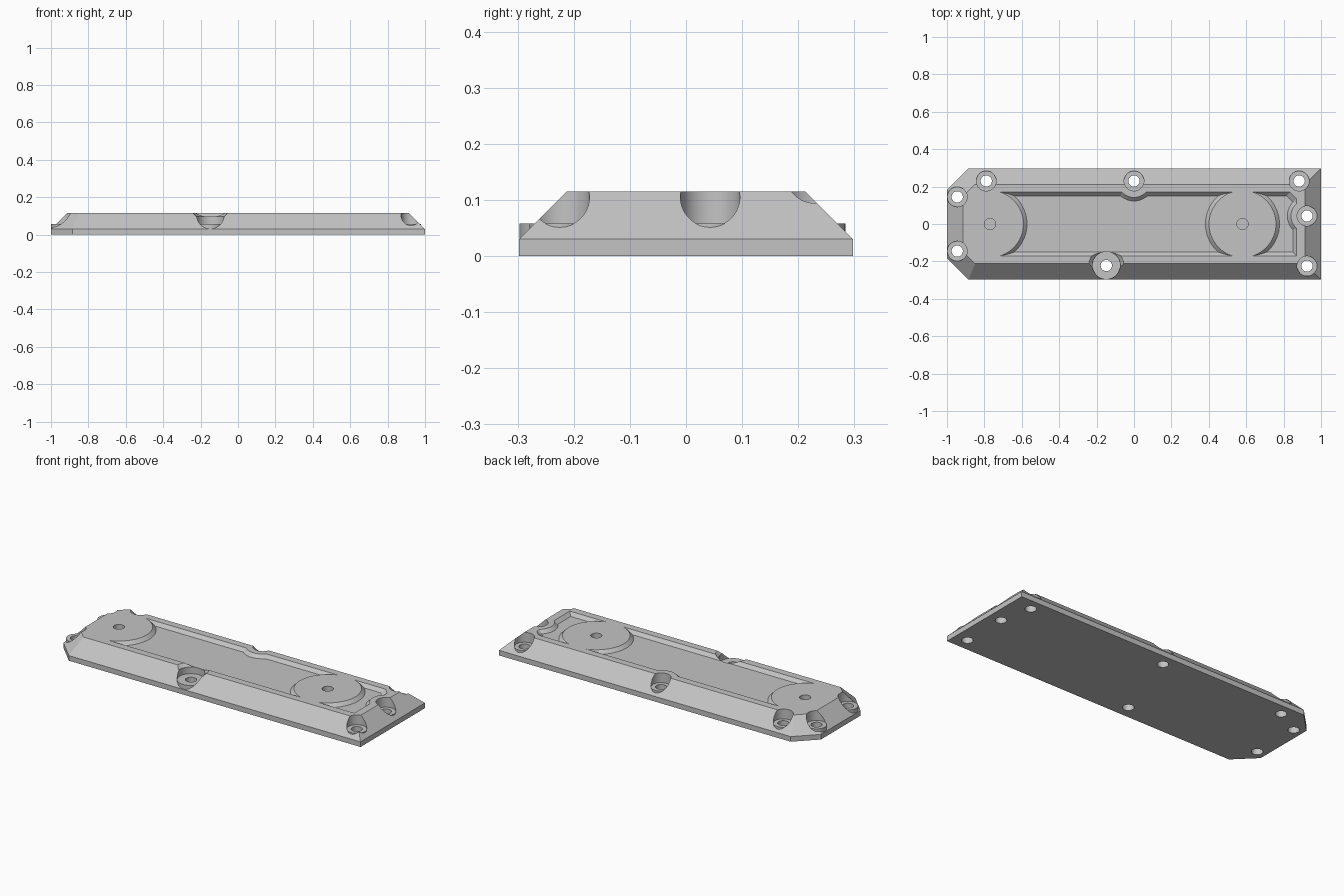
import bpy
import bmesh

if "Cube" in bpy.data.objects:
    bpy.data.objects.remove(bpy.data.objects["Cube"], do_unlink=True)

TOP, FLANGE, SEAT, FLOOR = 0.115, 0.03, 0.058, 0.096
LIFT = TOP + 0.01  # cutters reach a little above the top face

# One grey finish
grey = bpy.data.materials.new("Matte grey")
grey.use_nodes = True
colour = (0.55, 0.55, 0.55, 1)
grey.diffuse_color = colour
grey.node_tree.nodes["Principled BSDF"].inputs["Base Color"].default_value = colour


def loft(name, levels):
    """Solid through matching outlines, given as (height, points) from low to high."""
    bm = bmesh.new()
    rings = [[bm.verts.new((x, y, z)) for x, y in pts] for z, pts in levels]
    for low, high in zip(rings, rings[1:]):
        for i in range(len(low)):
            j = (i + 1) % len(low)
            bm.faces.new((low[i], low[j], high[j], high[i]))
    bm.faces.new(rings[0][::-1])
    bm.faces.new(rings[-1])
    return finish(name, bm)


def cone(name, x, y, low, high, r_low, r_high=None):
    bm = bmesh.new()
    bmesh.ops.create_cone(bm, cap_ends=True, segments=64, radius1=r_low,
                          radius2=r_low if r_high is None else r_high, depth=high - low)
    bmesh.ops.translate(bm, verts=bm.verts, vec=(x, y, (low + high) / 2))
    return finish(name, bm)


def finish(name, bm):
    bmesh.ops.recalc_face_normals(bm, faces=bm.faces)
    mesh = bpy.data.meshes.new(name)
    bm.to_mesh(mesh)
    bm.free()
    mesh.materials.append(grey)
    obj = bpy.data.objects.new(name, mesh)
    bpy.context.collection.objects.link(obj)
    return obj


def combine(target, tool, operation):
    mod = target.modifiers.new("Combine", 'BOOLEAN')
    mod.object, mod.operation, mod.solver = tool, operation, 'EXACT'
    bpy.context.view_layer.objects.active = target
    bpy.ops.object.modifier_apply(modifier=mod.name)
    bpy.data.objects.remove(tool, do_unlink=True)


def plate_outline(d):
    """Plate outline with two clipped corners, inset by d."""
    x, y, c = 1 - d, 0.2975 - d, 0.115 - 0.586 * d
    return [(-x, c - y), (c - x, -y), (x, -y), (x, y), (c - x, y), (-x, y - c)]


def pocket_outline(d):
    x, y, c = 0.87 - d, 0.17 - d, 0.035
    return [(-0.77, -y), (x, -y), (x, y - c), (x - c, y), (-0.77, y)]


# Plate with sloped sides
plate = loft("cover_plate", [(0, plate_outline(0)), (FLANGE, plate_outline(0)),
                             (TOP, plate_outline(TOP - FLANGE))])

# Shallow pocket with sloped walls, leaving round pads and rims around screws
pocket = loft("pocket_cutter", [(FLOOR, pocket_outline(TOP - FLOOR)),
                                (LIFT, pocket_outline(TOP - LIFT))])
for x, y, r in [(-0.77, 0, 0.198), (0.58, 0, 0.198), (0, 0.23, 0.107), (0.925, 0.043, 0.105)]:
    low, high = FLOOR - 0.01, LIFT + 0.01
    combine(pocket, cone("pad", x, y, low, high, r + 0.01, r + FLOOR - high), 'DIFFERENCE')
combine(plate, pocket, 'DIFFERENCE')

# Blind holes in the pads
for x in (-0.77, 0.58):
    combine(plate, cone("blind_hole", x, 0, 0.06, LIFT, 0.03), 'DIFFERENCE')

# Flared opening above the large front screw seat
front_x, front_y = -0.148, -0.222
combine(plate, cone("flare", front_x, front_y, FLOOR + 0.001, LIFT, 0.075, 0.104), 'DIFFERENCE')

# Screw recesses, flat seats and through holes
screws = [(-0.945, 0.145, 0.053), (-0.945, -0.145, 0.053), (-0.79, 0.23, 0.053),
          (0, 0.23, 0.053), (0.883, 0.23, 0.053), (0.925, 0.043, 0.053),
          (0.925, -0.225, 0.053), (front_x, front_y, 0.0735)]
for x, y, r in screws:
    combine(plate, cone("recess", x, y, 0.04, 0.2, r), 'DIFFERENCE')
    combine(plate, cone("seat", x, y, 0.012, SEAT, r + 0.001), 'UNION')
    combine(plate, cone("screw_hole", x, y, -0.05, 0.2, 0.03), 'DIFFERENCE')

plate.select_set(True)
bpy.context.view_layer.objects.active = plate
bpy.ops.object.shade_smooth_by_angle(angle=0.5)
